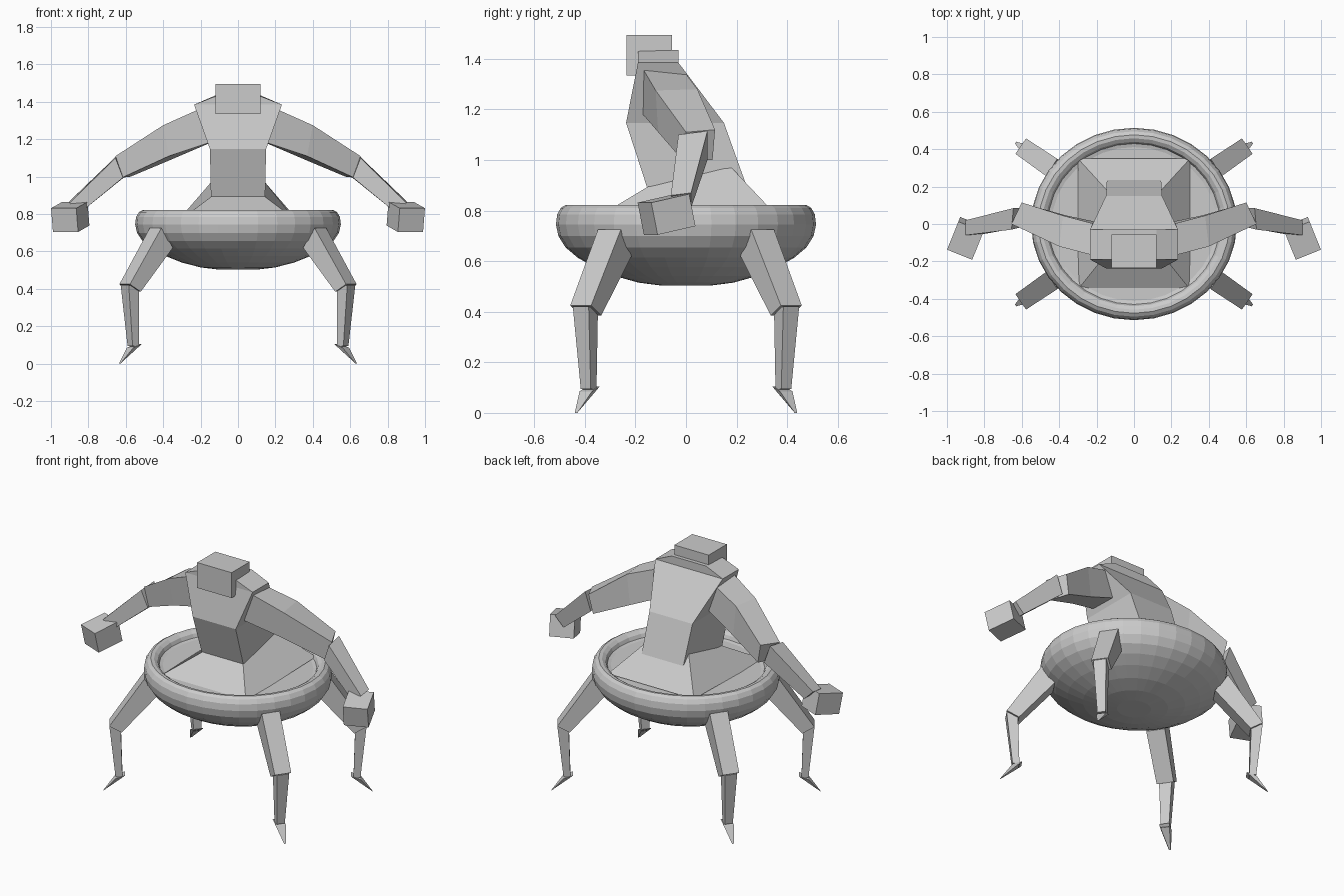
import bpy, bmesh, math
from mathutils import Matrix, Vector

if "Cube" in bpy.data.objects:
    bpy.data.objects.remove(bpy.data.objects["Cube"])

grey = bpy.data.materials.new("plain_grey")
grey.diffuse_color = (0.6, 0.6, 0.6, 1)
grey.use_nodes = True
grey.node_tree.nodes["Principled BSDF"].inputs["Base Color"].default_value = grey.diffuse_color


def finish(name, bm):
    bmesh.ops.recalc_face_normals(bm, faces=bm.faces)
    me = bpy.data.meshes.new(name)
    bm.to_mesh(me)
    bm.free()
    me.materials.append(grey)
    ob = bpy.data.objects.new(name, me)
    bpy.context.collection.objects.link(ob)
    return ob


def loft(name, rings):
    """Closed skin through rings that have equal point counts."""
    bm = bmesh.new()
    loops = [[bm.verts.new(p) for p in ring] for ring in rings]
    for a, b in zip(loops, loops[1:]):
        n = len(a)
        for i in range(n):
            bm.faces.new((a[i], a[(i + 1) % n], b[(i + 1) % n], b[i]))
    bm.faces.new(loops[0])
    bm.faces.new(loops[-1])
    return finish(name, bm)


def box(name, size, matrix):
    bm = bmesh.new()
    bmesh.ops.create_cube(bm, size=1)
    bmesh.ops.scale(bm, vec=size, verts=bm.verts)
    bmesh.ops.transform(bm, matrix=matrix, verts=bm.verts)
    return finish(name, bm)


def rect(x, y0, z0, y1, z1):
    """Symmetric four-point ring: front edge (y0, z0), back edge (y1, z1)."""
    return [(-x, y0, z0), (x, y0, z0), (x, y1, z1), (-x, y1, z1)]


# Oval dish body with a rounded rim and sunken floor
profile = [(0.10, 0.503), (0.20, 0.515), (0.30, 0.541), (0.39, 0.577),
           (0.46, 0.615), (0.51, 0.655), (0.54, 0.70), (0.55, 0.745),
           (0.545, 0.785), (0.53, 0.81), (0.51, 0.822), (0.49, 0.82),
           (0.47, 0.807), (0.46, 0.785), (0.44, 0.78)]
seg = 32
loft("dish_body", [[(r * math.cos(i * math.tau / seg),
                     r * 0.935 * math.sin(i * math.tau / seg), z)
                    for i in range(seg)] for r, z in profile])

# Flared skirt joining the torso to the dish
loft("waist_skirt", [rect(0.30, -0.35, 0.775, 0.35, 0.79),
                     rect(0.14, -0.15, 0.895, 0.175, 0.975)])

# Hunched torso
loft("torso", [rect(0.145, -0.155, 0.895, 0.235, 0.91),
               rect(0.15, -0.237, 1.147, 0.15, 1.147),
               rect(0.235, -0.19, 1.385, -0.03, 1.385),
               rect(0.12, -0.19, 1.43, -0.03, 1.435)])

# Block head
box("head", (0.24, 0.18, 0.16), Matrix.Translation((0, -0.145, 1.415)))

# Arms, ring order: top front, top back, bottom back, bottom front
upper_arm = [
    [(.21, -.17, 1.36), (.21, .0, 1.34), (.15, .0, 1.18), (.16, -.17, 1.18)],
    [(.40, -.12, 1.275), (.38, .045, 1.28), (.36, .045, 1.09), (.37, -.11, 1.11)],
    [(.655, .0, 1.11), (.60, .115, 1.12), (.575, .105, 1.0), (.62, -.01, .995)]]
forearm = [
    [(.655, -.03, 1.10), (.645, .085, 1.115), (.605, .085, 1.0), (.615, -.02, .995)],
    [(.90, -.06, .86), (.90, .02, .87), (.84, .02, .81), (.84, -.06, .81)]]
for side, s in (("left", -1), ("right", 1)):
    for part, rings in (("upper_arm", upper_arm), ("forearm", forearm)):
        loft(f"{side}_{part}", [[(s * x, y, z) for x, y, z in r] for r in rings])
    turn = (Matrix.Translation((s * 0.897, -0.077, 0.785))
            @ Matrix.Rotation(s * math.radians(22), 4, 'Z')
            @ Matrix.Rotation(math.radians(12), 4, 'X'))
    box(f"{side}_hand", (0.145, 0.165, 0.13), turn)


# Legs, each section: outer radius, outer z, inner radius, inner z, half width
leg_parts = {
    "thigh": [(0.535, 0.725, 0.46, 0.62, 0.055), (0.735, 0.425, 0.665, 0.385, 0.05)],
    "shin": [(0.735, 0.42, 0.67, 0.41, 0.038), (0.70, 0.095, 0.66, 0.09, 0.024)],
    "foot": [(0.70, 0.085, 0.645, 0.105, 0.03), (0.768, 0.0, 0.758, 0.008, 0.006)]}
for name, sx, sy in (("front_left", -1, -1), ("front_right", 1, -1),
                     ("back_left", -1, 1), ("back_right", 1, 1)):
    a = math.radians(34.5)
    out = Vector((sx * math.cos(a), sy * math.sin(a), 0))
    across = Vector((-out.y, out.x, 0))
    up = Vector((0, 0, 1))
    for part, sections in leg_parts.items():
        loft(f"{name}_{part}", [
            [out * ro + across * w + up * zo, out * ro - across * w + up * zo,
             out * ri - across * w + up * zi, out * ri + across * w + up * zi]
            for ro, zo, ri, zi, w in sections])
